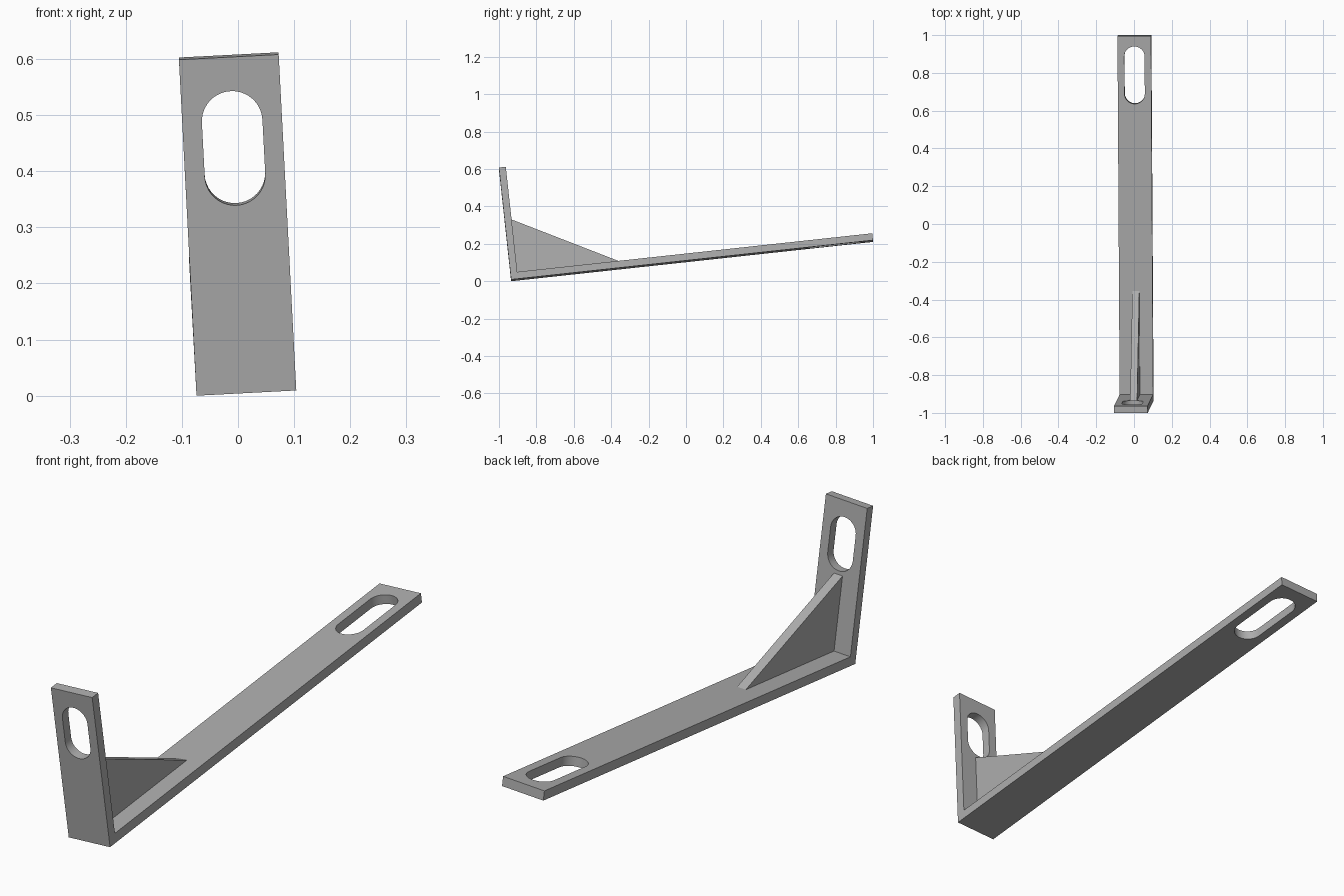
import bpy, bmesh, math
from mathutils import Vector, Matrix

if "Cube" in bpy.data.objects:
    bpy.data.objects.remove(bpy.data.objects["Cube"])

W, T = 0.178, 0.037            # strip width and thickness
ARM, UPRIGHT = 1.946, 0.603    # outer leg lengths

grey = bpy.data.materials.new("steel_grey")
grey.diffuse_color = (0.42, 0.42, 0.42, 1)
grey.use_nodes = True
grey.node_tree.nodes["Principled BSDF"].inputs["Base Color"].default_value = grey.diffuse_color


def prism(name, points, offset):
    """Closed outline of 3D points swept along an offset."""
    bm = bmesh.new()
    face = bm.faces.new([bm.verts.new(p) for p in points])
    moved = bmesh.ops.extrude_face_region(bm, geom=[face])["geom"]
    bmesh.ops.translate(bm, vec=offset,
                        verts=[v for v in moved if isinstance(v, bmesh.types.BMVert)])
    bmesh.ops.recalc_face_normals(bm, faces=bm.faces)
    mesh = bpy.data.meshes.new(name)
    bm.to_mesh(mesh)
    bm.free()
    mesh.materials.append(grey)
    obj = bpy.data.objects.new(name, mesh)
    bpy.context.collection.objects.link(obj)
    return obj


def side_profile(name, points, width):
    return prism(name, [(-width / 2, y, z) for y, z in points], (width, 0, 0))


def slot_outline(start, end, r=0.054, n=20):
    """Rounded slot as (across, along) pairs."""
    out = []
    for centre, turn in ((end - r, 0), (start + r, math.pi)):
        for i in range(n + 1):
            a = turn + math.pi * i / n
            out.append((r * math.cos(a), centre + r * math.sin(a)))
    return out


# L-shaped strip
bracket = side_profile("bracket", [(0, 0), (ARM, 0), (ARM, T), (T, T),
                                   (T, UPRIGHT), (0, UPRIGHT)], W)

# Slots through the upright and the arm
cutters = [
    prism("upright_slot", [(x, -0.05, z) for x, z in slot_outline(0.337, 0.542)], (0, 0.15, 0)),
    prism("arm_slot", [(x, y, -0.05) for x, y in slot_outline(1.584, 1.89)], (0, 0, 0.15)),
]
bpy.context.view_layer.objects.active = bracket
for cutter in cutters:
    mod = bracket.modifiers.new("slot", 'BOOLEAN')
    mod.operation, mod.solver, mod.object = 'DIFFERENCE', 'EXACT', cutter
    bpy.ops.object.modifier_apply(modifier=mod.name)
    bpy.data.objects.remove(cutter)

# Triangular stiffening rib in the corner
gusset = side_profile("gusset", [(T, T), (0.588, T), (T, 0.323)], 0.037)

# Tilted pose of the whole bracket
along = Vector((-0.006, 0.994, 0.108)).normalized()
up = Vector((-0.052, -0.108, 0.992))
up = (up - along * up.dot(along)).normalized()
across = along.cross(up)
pose = Matrix((across, along, up)).transposed().to_4x4()
pose.translation = (0.015, -0.935, 0.0047)
for obj in (bracket, gusset):
    obj.data.transform(pose)
    bpy.ops.object.select_all(action='DESELECT')
    obj.select_set(True)
    bpy.context.view_layer.objects.active = obj
    bpy.ops.object.shade_smooth_by_angle(angle=math.radians(30))
